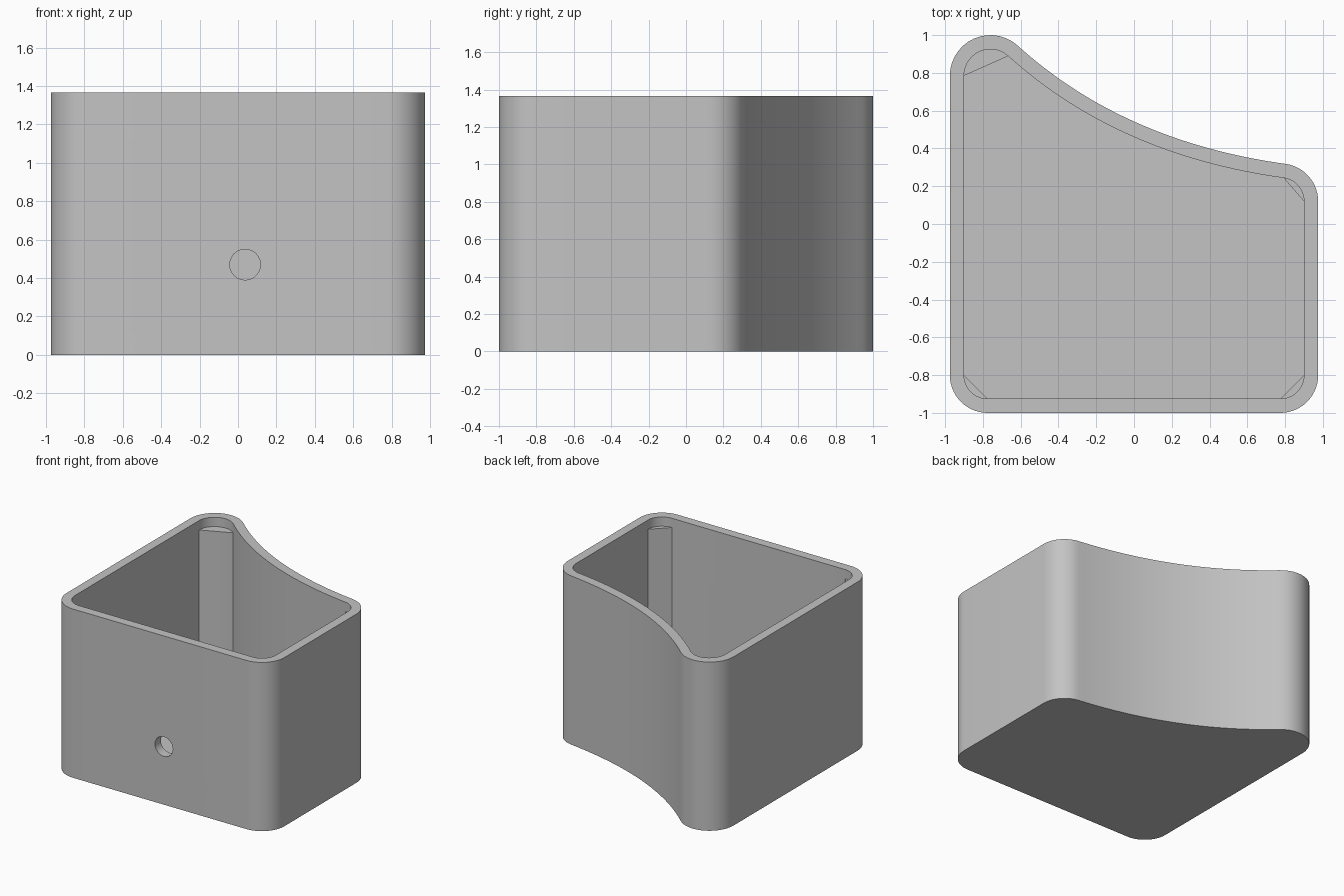
import bpy
import bmesh
from math import cos, sin, radians
from mathutils import Vector

cube = bpy.data.objects.get("Cube")
if cube:
    bpy.data.objects.remove(cube, do_unlink=True)

HEIGHT, WALL, POST_TOP = 1.365, 0.075, 1.29

grey = bpy.data.materials.new("plain grey")
grey.use_nodes = True
colour = (0.55, 0.55, 0.55, 1)
grey.diffuse_color = colour
grey.node_tree.nodes["Principled BSDF"].inputs["Base Color"].default_value = colour

# Rounded corners: centre x, centre y, radius, start angle, end angle
CORNERS = [
    (-0.775, -0.8, 0.2, 180, 270),
    (0.775, -0.8, 0.2, 270, 360),
    (0.775, 0.12, 0.2, 0, 82),
    (-0.76, 0.785, 0.215, 48, 180),
]


def arc(corner, inset, steps=14):
    x, y, r, a0, a1 = corner
    angles = [radians(a0 + (a1 - a0) * i / steps) for i in range(steps + 1)]
    return [Vector((x + (r - inset) * cos(a), y + (r - inset) * sin(a))) for a in angles]


def concave_back(inset, steps=32):
    """Sweeping back wall between the two back corners."""
    p0, p2 = arc(CORNERS[2], 0)[-1], arc(CORNERS[3], 0)[0]
    p1 = Vector((-0.056, 0.437))
    points = []
    for i in range(1, steps):
        t = i / steps
        p = p0 * (1 - t) ** 2 + p1 * 2 * t * (1 - t) + p2 * t * t
        d = ((p1 - p0) * (1 - t) + (p2 - p1) * t).normalized()
        points.append(p + Vector((-d.y, d.x)) * inset)
    return points


def outline(inset):
    points = []
    for corner in CORNERS[:3]:
        points += arc(corner, inset)
    return points + concave_back(inset) + arc(CORNERS[3], inset)


def ring(bm, points, z):
    return [bm.verts.new((p.x, p.y, z)) for p in points]


def bridge(bm, a, b):
    for i in range(len(a)):
        j = (i + 1) % len(a)
        bm.faces.new((a[i], a[j], b[j], b[i]))


def make_object(name, bm):
    bmesh.ops.recalc_face_normals(bm, faces=bm.faces)
    mesh = bpy.data.meshes.new(name)
    bm.to_mesh(mesh)
    bm.free()
    mesh.materials.append(grey)
    obj = bpy.data.objects.new(name, mesh)
    bpy.context.collection.objects.link(obj)
    return obj


def activate(obj):
    bpy.ops.object.select_all(action='DESELECT')
    obj.select_set(True)
    bpy.context.view_layer.objects.active = obj


# Open-topped box with a floor
bm = bmesh.new()
rings = [ring(bm, outline(inset), z) for inset, z in
         ((0, 0), (0, HEIGHT), (WALL, HEIGHT), (WALL, WALL))]
for lower, upper in zip(rings, rings[1:]):
    bridge(bm, lower, upper)
bm.faces.new(rings[0])
bm.faces.new(rings[-1])
box = make_object("box_body", bm)

# Round hole through the front wall
bpy.ops.mesh.primitive_cylinder_add(vertices=24, radius=0.08, depth=0.3,
                                    location=(0.037, -0.96, 0.47),
                                    rotation=(radians(90), 0, 0))
cutter = bpy.context.object
cutter.name = "hole_cutter"
cutter.hide_render = True
cut = box.modifiers.new("front_hole", 'BOOLEAN')
cut.operation = 'DIFFERENCE'
cut.solver = 'EXACT'
cut.object = cutter
activate(box)
bpy.ops.object.modifier_apply(modifier=cut.name)
bpy.data.objects.remove(cutter, do_unlink=True)
activate(box)
bpy.ops.object.shade_smooth_by_angle(angle=radians(30))

# Corner posts: flat inner face, set slightly below the rim
names = ("front_right_post", "front_left_post", "back_left_post", "back_right_post")
for name, corner in zip(names, CORNERS):
    inner = arc(corner, WALL)
    section = [inner[0]] + arc(corner, WALL / 2) + [inner[-1]]
    bm = bmesh.new()
    low, high = ring(bm, section, WALL / 2), ring(bm, section, POST_TOP)
    bridge(bm, low, high)
    bm.faces.new(low)
    bm.faces.new(high)
    post = make_object(name, bm)
    activate(post)
    bpy.ops.object.shade_smooth_by_angle(angle=radians(30))
